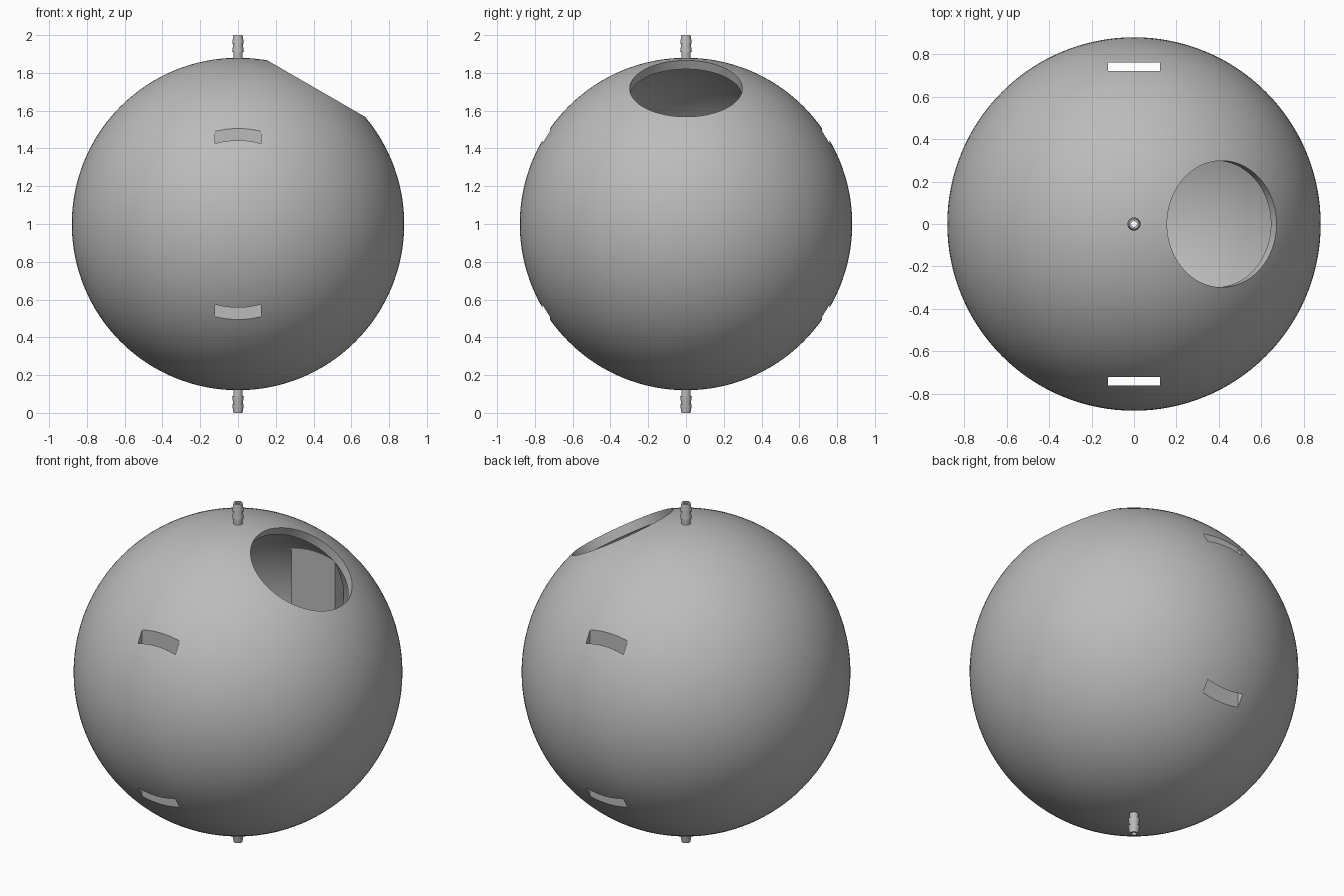
import bpy
import bmesh
from math import radians
from mathutils import Matrix, Vector

cube = bpy.data.objects.get("Cube")
if cube:
    bpy.data.objects.remove(cube, do_unlink=True)

CENTRE = Vector((0, 0, 1))
OUTER, INNER = 0.88, 0.83

grey = bpy.data.materials.new("light grey")
grey.use_nodes = True
colour = (0.5, 0.5, 0.5, 1)
grey.diffuse_color = colour
grey.node_tree.nodes["Principled BSDF"].inputs["Base Color"].default_value = colour


def finish(bm, name):
    bmesh.ops.recalc_face_normals(bm, faces=bm.faces)
    mesh = bpy.data.meshes.new(name)
    bm.to_mesh(mesh)
    bm.free()
    mesh.materials.append(grey)
    obj = bpy.data.objects.new(name, mesh)
    bpy.context.collection.objects.link(obj)
    return obj


def sphere(name, radius):
    bm = bmesh.new()
    bmesh.ops.create_uvsphere(bm, u_segments=128, v_segments=64, radius=radius,
                              matrix=Matrix.Translation(CENTRE))
    return finish(bm, name)


def box(name, size, centre):
    bm = bmesh.new()
    bmesh.ops.create_cube(bm, size=1, matrix=Matrix.Translation(centre) @ Matrix.Diagonal((*size, 1)))
    return finish(bm, name)


def cylinder(name, radius, depth, matrix, sides):
    bm = bmesh.new()
    bmesh.ops.create_cone(bm, cap_ends=True, segments=sides, radius1=radius,
                          radius2=radius, depth=depth, matrix=matrix)
    return finish(bm, name)


def select(obj):
    bpy.ops.object.select_all(action='DESELECT')
    obj.select_set(True)
    bpy.context.view_layer.objects.active = obj


def combine(obj, other, operation):
    """Apply a boolean and discard the helper."""
    mod = obj.modifiers.new(operation, 'BOOLEAN')
    mod.operation, mod.solver, mod.object = operation, 'EXACT', other
    select(obj)
    bpy.ops.object.modifier_apply(modifier=mod.name)
    bpy.data.objects.remove(other, do_unlink=True)


def smooth(obj):
    select(obj)
    bpy.ops.object.shade_smooth_by_angle(angle=radians(25))


# Hollow ball
shell = sphere("hollow_ball", OUTER)
combine(shell, sphere("cavity", INNER), 'DIFFERENCE')

# Vertical slot ducts running right through the ball, front and back
for side in (-1, 1):
    spot = (0, side * 0.74, 1)
    duct = box("slot_duct", (0.284, 0.08, 1.8), spot)
    combine(duct, sphere("duct_trim", 0.86), 'INTERSECT')
    combine(shell, duct, 'UNION')
    combine(shell, box("slot_cutter", (0.244, 0.04, 2), spot), 'DIFFERENCE')

# Round opening, tilted towards the left
tilt = Matrix.Translation(CENTRE) @ Matrix.Rotation(radians(30), 4, 'Y')
combine(shell, cylinder("opening_cutter", 0.298, 0.8,
                        tilt @ Matrix.Translation((0, 0, 0.8)), 96), 'DIFFERENCE')

# Bore joining the two nozzles
BORE = 0.014
combine(shell, cylinder("bore_cutter", BORE, 3, Matrix.Translation(CENTRE), 32), 'DIFFERENCE')
smooth(shell)

# Barbed hose nozzles: (radius, distance from ball centre)
profile = [(BORE, 0.84), (0.025, 0.84), (0.025, 0.91), (0.031, 0.91), (0.025, 0.955),
           (0.031, 0.955), (0.024, 1.0), (BORE, 1.0)]
for name, sign in (("top_nozzle", 1), ("bottom_nozzle", -1)):
    bm = bmesh.new()
    verts = [bm.verts.new((r, 0, 1 + sign * h)) for r, h in profile]
    edges = [bm.edges.new((a, b)) for a, b in zip(verts, verts[1:] + verts[:1])]
    bmesh.ops.spin(bm, geom=verts + edges, cent=(0, 0, 0), axis=(0, 0, 1),
                   angle=radians(360), steps=32)
    bmesh.ops.remove_doubles(bm, verts=bm.verts, dist=0.0001)
    smooth(finish(bm, name))
